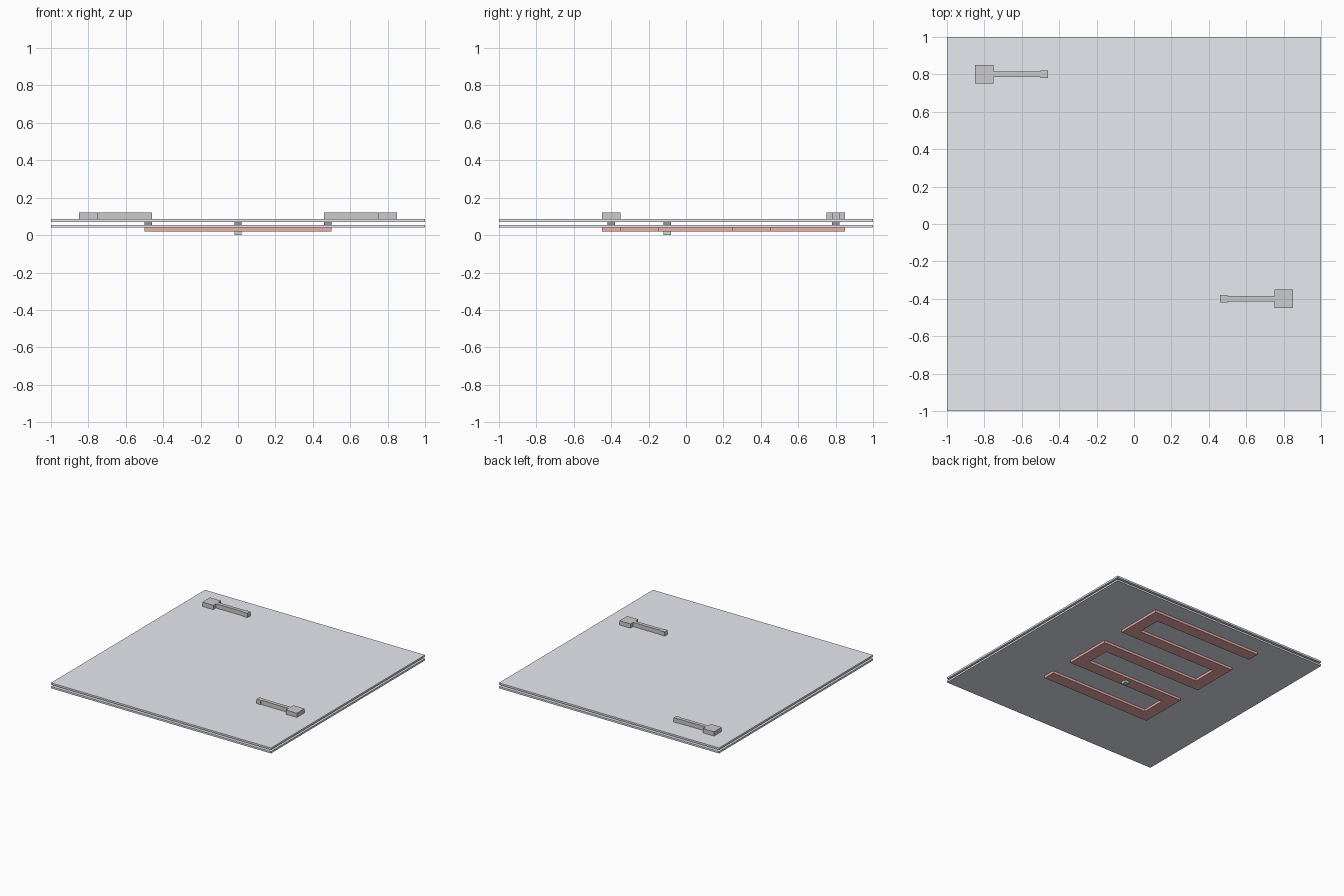
import bpy, bmesh
from mathutils import Vector

if "Cube" in bpy.data.objects:
    bpy.data.objects.remove(bpy.data.objects["Cube"])


def material(name, rgb):
    m = bpy.data.materials.new(name)
    m.diffuse_color = (*rgb, 1)
    m.use_nodes = True
    m.node_tree.nodes["Principled BSDF"].inputs["Base Color"].default_value = m.diffuse_color
    return m


def slab(name, outline, z0, z1, mat=None):
    """Extrude a flat xy outline from z0 up to z1."""
    bm = bmesh.new()
    face = bm.faces.new([bm.verts.new((x, y, z0)) for x, y in outline])
    out = bmesh.ops.extrude_face_region(bm, geom=[face])
    verts = [g for g in out["geom"] if isinstance(g, bmesh.types.BMVert)]
    bmesh.ops.translate(bm, verts=verts, vec=(0, 0, z1 - z0))
    bmesh.ops.recalc_face_normals(bm, faces=bm.faces)
    me = bpy.data.meshes.new(name)
    bm.to_mesh(me)
    bm.free()
    ob = bpy.data.objects.new(name, me)
    bpy.context.collection.objects.link(ob)
    if mat:
        me.materials.append(mat)
    return ob


def rect(cx, cy, w, d):
    return [(cx - w/2, cy - d/2), (cx + w/2, cy - d/2),
            (cx + w/2, cy + d/2), (cx - w/2, cy + d/2)]


def ribbon(path, width):
    """Mitred outline around a right-angled centre line."""
    pts = [Vector(p) for p in path]
    dirs = [(b - a).normalized() for a, b in zip(pts, pts[1:])]
    left, right = [], []
    for i, p in enumerate(pts):
        near = {tuple(dirs[max(i - 1, 0)]), tuple(dirs[min(i, len(dirs) - 1)])}
        off = sum((Vector((-d[1], d[0])) for d in near), Vector((0, 0))) * width / 2
        left.append(p + off)
        right.append(p - off)
    return left + right[::-1]


plate = material("plate_grey", (0.8, 0.82, 0.88))
red = material("heater_red", (0.85, 0.42, 0.42))
green = material("sensor_green", (0.5, 0.8, 0.5))
dark = material("via_grey", (0.3, 0.3, 0.32))

# layer heights
Z_RED, Z_LOW, Z_GAP, Z_UP, Z_PAD, Z_TOP = 0.02, 0.04, 0.055, 0.07, 0.085, 0.12

# two square plates
slab("lower_plate", rect(0, 0, 2, 2), Z_LOW, Z_GAP, plate)
slab("upper_plate", rect(0, 0, 2, 2), Z_UP, Z_PAD, plate)

# serpentine track underneath: five rows joined at alternating ends
rows = [0.8 - 0.3 * i for i in range(5)]
path = []
for i, y in enumerate(rows):
    s = 1 if i % 2 == 0 else -1
    path += [(-0.45 * s, y), (0.45 * s, y)]
path[0], path[-1] = (-0.5, rows[0]), (0.5, rows[-1])
slab("serpentine_track", ribbon(path, 0.1), Z_RED, Z_LOW, red)

# sensor block under the track
slab("sensor", rect(0, -0.1, 0.04, 0.04), 0, Z_RED, green)

# small connecting posts between the plates
for name, x, y in (("left", -0.48, 0.8), ("middle", 0, -0.1), ("right", 0.48, -0.4)):
    slab(name + "_post", rect(x, y, 0.04, 0.04), Z_GAP, Z_UP, dark)

# contacts on top: square pad, narrow bar, small end pad
half = [(0.85, 0.05), (0.75, 0.05), (0.75, 0.015), (0.5, 0.015), (0.5, 0.02), (0.46, 0.02)]
for name, s, y in (("left", -1, 0.8), ("right", 1, -0.4)):
    outline = [(s * a, y + b) for a, b in half] + [(s * a, y - b) for a, b in half[::-1]]
    slab(name + "_contact", outline, Z_PAD, Z_TOP)
